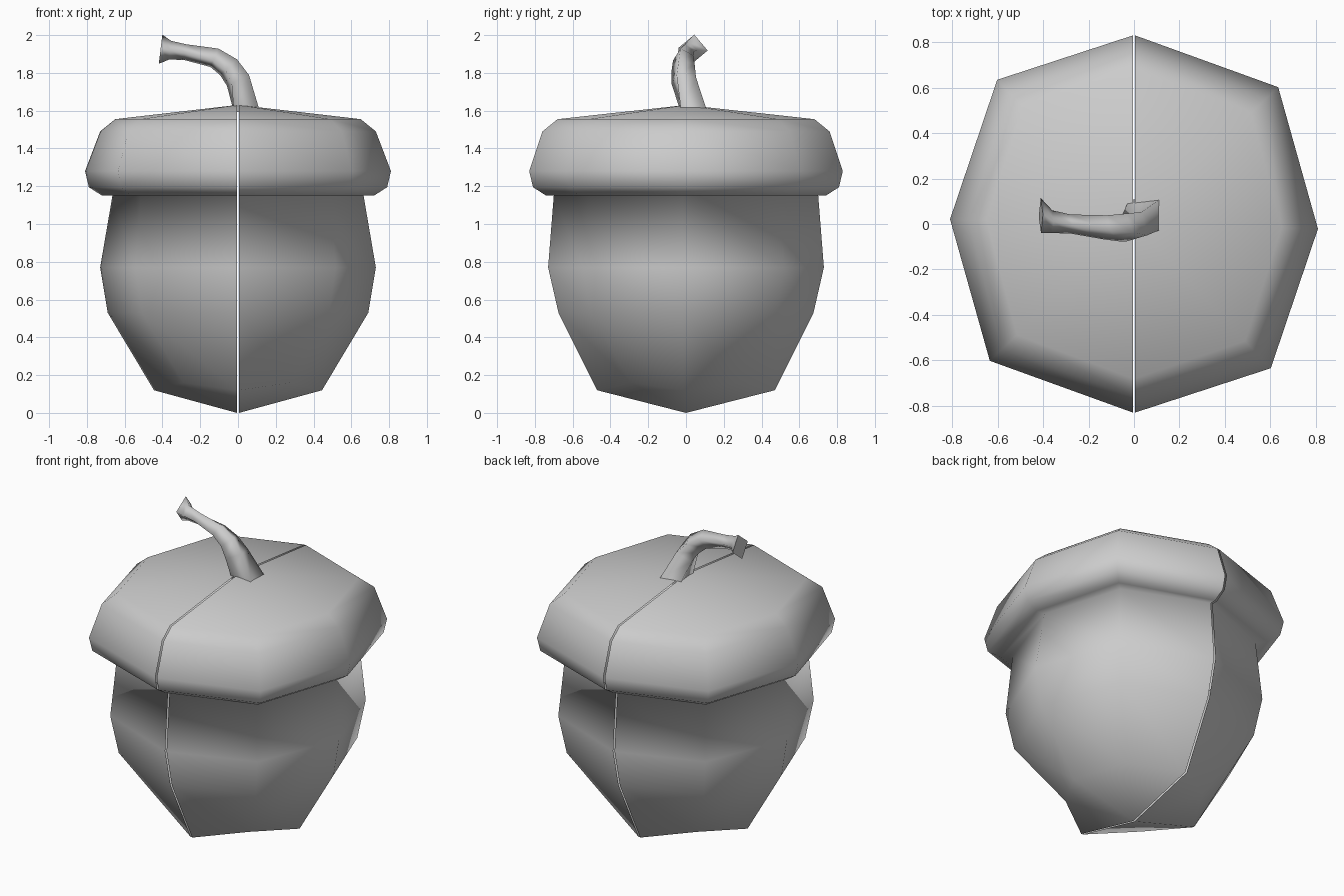
import bpy, bmesh, math
from mathutils import Vector

cube = bpy.data.objects.get("Cube")
if cube:
    bpy.data.objects.remove(cube, do_unlink=True)

grey = bpy.data.materials.new("plain grey")
grey.use_nodes = True
colour = (0.6, 0.6, 0.6, 1)
grey.diffuse_color = colour
grey.node_tree.nodes["Principled BSDF"].inputs["Base Color"].default_value = colour

GAP = 0.005            # half the slit between the two shells
TWIST = math.radians(-1.5)

# Rings from cap to tip: side radius, diagonal radius, seam radius, height
PROFILE = [
    (0.65, 0.71, 0.68, 1.555),
    (0.73, 0.80, 0.76, 1.49),
    (0.81, 0.875, 0.83, 1.28),
    (0.79, 0.855, 0.81, 1.195),
    (0.72, 0.78, 0.74, 1.15),
    (0.665, 0.71, 0.70, 1.15),
    (0.73, 0.75, 0.73, 0.77),
    (0.69, 0.70, 0.675, 0.53),
    (0.445, 0.40, 0.47, 0.12),
]


def finish(name, bm):
    bmesh.ops.recalc_face_normals(bm, faces=bm.faces)
    mesh = bpy.data.meshes.new(name)
    bm.to_mesh(mesh)
    bm.free()
    mesh.materials.append(grey)
    mesh.shade_smooth()
    obj = bpy.data.objects.new(name, mesh)
    bpy.context.collection.objects.link(obj)
    return obj


def bridge(bm, a, b, closed=False):
    for i in range(len(a) if closed else len(a) - 1):
        j = (i + 1) % len(a)
        bm.faces.new((a[i], a[j], b[j], b[i]))


def acorn_half(name, side):
    """Half of the cap and nut; side is +1 for +x and -1 for -x."""
    bm = bmesh.new()
    turn = 0 if side > 0 else math.pi
    rings = []
    for rx, rd, ry, z in PROFILE:
        ring = []
        for k, r in enumerate((ry, rd, rx, rd, ry)):
            a = -math.pi / 2 + k * math.pi / 4 + turn
            if k in (0, 4):
                co = (side * GAP, r * math.sin(a), z)
            else:
                a += TWIST
                co = (r * math.cos(a), r * math.sin(a), z)
            ring.append(bm.verts.new(co))
        rings.append(ring)
    # Diagonal corners of the lowest ring sit a little higher
    for k in (1, 3):
        rings[-1][k].co.z += 0.04
    for a, b in zip(rings, rings[1:]):
        bridge(bm, a, b)
    # Crown and tip fans
    for ring, z in ((rings[0], 1.63), (rings[-1], 0.0)):
        apex = bm.verts.new((side * GAP, 0, z))
        for a, b in zip(ring, ring[1:]):
            bm.faces.new((a, b, apex))
    finish(name, bm)


acorn_half("acorn_left_half", 1)
acorn_half("acorn_right_half", -1)

# Stem: centre, lean from vertical, corner radius, twist in degrees
STEM = [
    ((0.045, 0.04, 1.60), 0.15, 0.095, 45),
    ((0.0, -0.012, 1.76), 0.45, 0.075, 60),
    ((-0.05, -0.015, 1.83), 0.75, 0.065, 70),
    ((-0.125, -0.015, 1.88), 1.15, 0.055, 75),
    ((-0.28, 0.0, 1.91), 1.40, 0.042, 85),
    ((-0.36, 0.01, 1.92), 1.45, 0.05, 90),
    ((-0.41, 0.037, 1.925), 1.45, 0.078, 95),
]
bm = bmesh.new()
rings = []
for centre, lean, radius, twist in STEM:
    u = Vector((math.cos(lean), 0, math.sin(lean)))
    v = Vector((0, 1, 0))
    ring = []
    for k in range(4):
        a = math.radians(twist) + k * math.pi / 2
        ring.append(bm.verts.new(Vector(centre) + radius * (math.cos(a) * u + math.sin(a) * v)))
    rings.append(ring)
for a, b in zip(rings, rings[1:]):
    bridge(bm, a, b, True)
end = bm.faces.new(rings[-1])
stem = finish("stem", bm)
stem.data.polygons[len(stem.data.polygons) - 1].use_smooth = False
